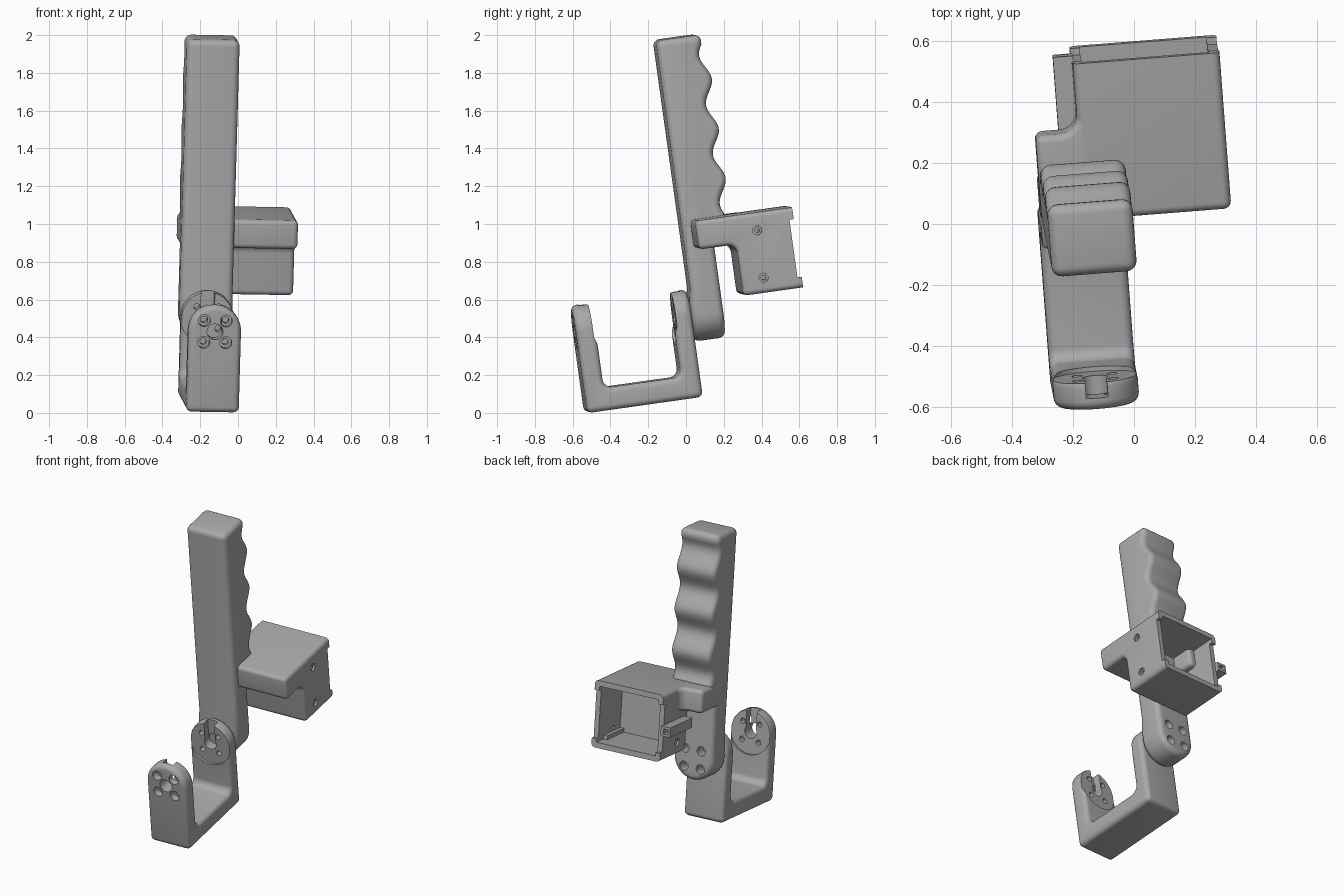
import bpy, bmesh, math
from mathutils import Euler, Vector

if "Cube" in bpy.data.objects:
    bpy.data.objects.remove(bpy.data.objects["Cube"], do_unlink=True)

grey = bpy.data.materials.new("plain grey")
grey.use_nodes = True
colour = (0.4, 0.4, 0.4, 1)
grey.diffuse_color = colour
grey.node_tree.nodes["Principled BSDF"].inputs["Base Color"].default_value = colour

# The whole assembly leans forward and turns slightly
TILT = Euler([math.radians(a) for a in (8, 1, 4.5)]).to_matrix().to_4x4()
MID, HALF = -0.175, 0.14          # centre line and half width of the arms
PAD = 0.503                       # height of the mounting pad centres
LEFT, RIGHT = MID - HALF, MID + HALF


def arc(cx, cy, r, start, end, n=10):
    angles = [math.radians(start + (end - start) * i / n) for i in range(n + 1)]
    return [(cx + r * math.cos(a), cy + r * math.sin(a)) for a in angles]


def prism(name, outline, axis, lo, hi):
    """Extrude a 2D outline along the given axis."""
    bm = bmesh.new()
    spots = []
    for a, b in outline:
        p = [a, b]
        p.insert(axis, lo)
        spots.append(bm.verts.new(p))
    face = bm.faces.new(spots)
    moved = bmesh.ops.extrude_face_region(bm, geom=[face])["geom"]
    shift = Vector((0, 0, 0))
    shift[axis] = hi - lo
    bmesh.ops.translate(bm, vec=shift, verts=[g for g in moved if isinstance(g, bmesh.types.BMVert)])
    bmesh.ops.recalc_face_normals(bm, faces=bm.faces)
    mesh = bpy.data.meshes.new(name)
    bm.to_mesh(mesh)
    bm.free()
    mesh.materials.append(grey)
    obj = bpy.data.objects.new(name, mesh)
    bpy.context.collection.objects.link(obj)
    return obj


def block(name, x, y, z):
    return prism(name, [(x[0], y[0]), (x[1], y[0]), (x[1], y[1]), (x[0], y[1])], 2, *z)


def rod(axis, a, b, r, lo, hi):
    return prism("cutter", arc(a, b, r, 0, 360, 32)[:-1], axis, lo, hi)


def apply_modifiers(obj):
    graph = bpy.context.evaluated_depsgraph_get()
    mesh = bpy.data.meshes.new_from_object(obj.evaluated_get(graph))
    obj.modifiers.clear()
    obj.data = mesh


def combine(obj, tools, operation="DIFFERENCE"):
    for tool in tools:
        mod = obj.modifiers.new("combine", "BOOLEAN")
        mod.operation, mod.solver, mod.object = operation, "EXACT", tool
        tool.hide_render = True
        bpy.context.view_layer.update()
        apply_modifiers(obj)
        bpy.data.objects.remove(tool, do_unlink=True)


def soften(obj, width):
    mod = obj.modifiers.new("soften", "BEVEL")
    mod.width, mod.segments, mod.limit_method = width, 5, "ANGLE"
    mod.angle_limit = math.radians(40)
    mod.use_clamp_overlap = False
    bpy.context.view_layer.update()
    apply_modifiers(obj)


def screw_spots(d=0.058):
    return [(MID + i * d, PAD + j * d) for i in (-1, 1) for j in (-1, 1)]


# Handle: finger grip above, straight leg with round end below
wave = [(0.36 + 0.025 * math.cos(math.tau * (z - 1.73) / 0.265), z)
        for z in [1.0 + 0.92 * i / 60 for i in range(61)]]
side = [(0.118, 1.972), (0.118, 0.65), (0.105, 0.58), (0.105, 0.3),
        (0.275, 0.3), (0.275, 0.9)] + wave + [(0.358, 1.972)]
handle = prism("handle", side, 0, LEFT - 0.1, RIGHT + 0.1)
front = arc(MID, PAD, HALF, 180, 360, 24) + [(RIGHT, 2.2), (LEFT, 2.2)]
combine(handle, [prism("cutter", front, 1, -1, 1)], "INTERSECT")
soften(handle, 0.035)
combine(handle, [rod(1, x, z, 0.03, 0.2, 0.4) for x, z in screw_spots()])

# U-shaped bracket with two round-topped arms
side = [(-0.515, 0.07), (0.105, 0.07), (0.105, 0.8), (0.005, 0.8)]
side += arc(-0.04, 0.235, 0.045, 0, -90, 8) + arc(-0.365, 0.235, 0.045, 270, 180, 8)
side += [(-0.41, 0.8), (-0.515, 0.8)]
bracket = prism("bracket", side, 0, LEFT - 0.1, RIGHT + 0.1)
front = arc(MID, PAD, HALF, 0, 180, 24) + [(LEFT, -0.2), (RIGHT, -0.2)]
combine(bracket, [prism("cutter", front, 1, -1, 1)], "INTERSECT")
soften(bracket, 0.03)

# Motor seats: shallow round recess, centre bore, wire slot and screw holes
cuts = [rod(1, MID, PAD, HALF + 0.003, -0.425, 0.02)]
cuts += [rod(1, MID, PAD, 0.042, -0.6, 0.08)]
for lo, hi in ((-0.475, -0.3), (-0.1, 0.065)):
    cuts.append(block("cutter", (MID - 0.036, MID + 0.036), (lo, hi), (PAD, 0.8)))
for x, z in screw_spots():
    cuts += [rod(1, x, z, 0.017, -0.6, 0.085), rod(1, x, z, 0.032, -0.6, -0.47)]
combine(bracket, cuts)

# Camera box: shelf in front and an open housing hanging behind
side = [(0.165, 0.855)] + arc(0.315, 0.805, 0.05, 90, 0, 8)
side += [(0.365, 0.58), (0.75, 0.58), (0.75, 1.008), (0.165, 1.008)]
housing = prism("housing", side, 0, -0.178, 0.305)
soften(housing, 0.025)
cuts = [block("cutter", (-1, 1), (0.685, 1), (0, 2)),
        block("cutter", (-0.145, 0.272), (0.4, 0.9), (0.615, 0.973)),
        block("cutter", (-1, 1), (0.662, 0.9), (0.636, 0.945))]
for z in (0.66, 0.913):
    cuts += [rod(0, 0.484, z, 0.013, -0.5, 0.5),
             rod(0, 0.484, z, 0.024, 0.292, 0.5), rod(0, 0.484, z, 0.024, -0.5, -0.165)]
combine(housing, cuts)

# Inner ledges that stop the camera
for name, x in (("left_ledge", (0.245, 0.28)), ("right_ledge", (-0.155, -0.12))):
    block(name, x, (0.39, 0.6), (0.61, 0.64))

# Collar joining the shelf to the handle
outline = [(-0.318, 0.17), (-0.1, 0.17), (-0.1, 0.53), (-0.178, 0.53)]
outline += arc(-0.238, 0.515, 0.06, 0, -90, 8) + [(-0.318, 0.455)]
collar = prism("collar", outline, 2, 0.857, 1.006)
soften(collar, 0.025)

# Square cable clip on the side of the housing
clip = block("cable_clip", (-0.238, -0.172), (0.42, 0.685), (0.75, 0.812))
combine(clip, [block("cutter", (-0.223, -0.19), (0.46, 0.8), (0.765, 0.797))])

parts = [o for o in bpy.context.collection.objects if o.type == "MESH" and grey.name in o.data.materials]
bpy.ops.object.select_all(action="DESELECT")
for part in parts:
    part.matrix_world = TILT
    part.select_set(True)
bpy.context.view_layer.objects.active = handle
bpy.ops.object.shade_smooth_by_angle(angle=math.radians(35))
